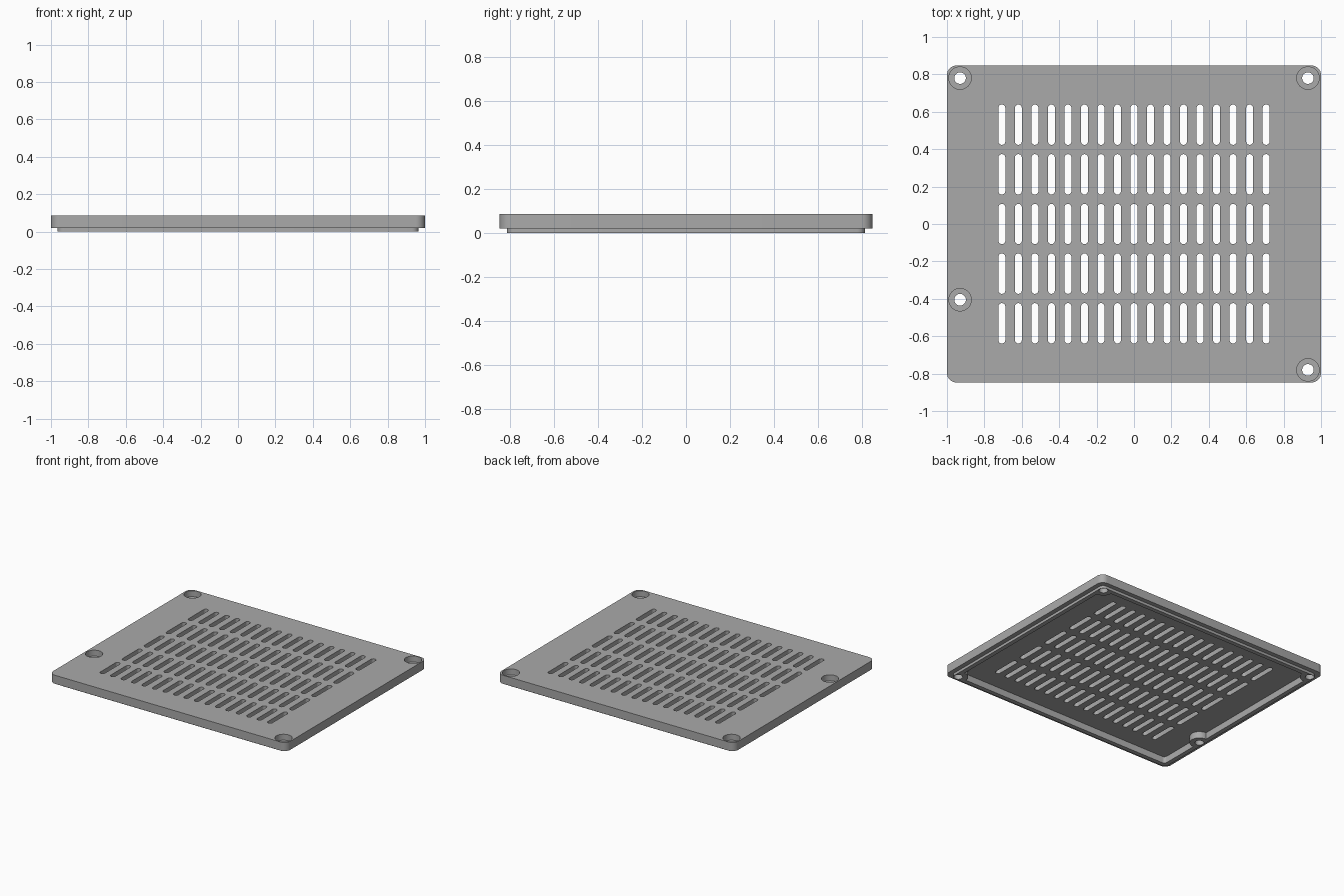
import bpy, bmesh
from math import pi, cos, sin

cube = bpy.data.objects.get("Cube")
if cube:
    bpy.data.objects.remove(cube, do_unlink=True)

grey = bpy.data.materials.new("plain grey")
grey.use_nodes = True
colour = (0.40, 0.40, 0.40, 1)
grey.diffuse_color = colour
grey.node_tree.nodes["Principled BSDF"].inputs["Base Color"].default_value = colour


def rounded_outline(hx, hy, r, steps, cx=0, cy=0):
    """Points of a rounded rectangle, counter-clockwise."""
    pts = []
    for q, (sx, sy) in enumerate([(1, 1), (-1, 1), (-1, -1), (1, -1)]):
        for i in range(steps + 1):
            a = (q + i / steps) * pi / 2
            p = (cx + sx * (hx - r) + r * cos(a), cy + sy * (hy - r) + r * sin(a))
            if not pts or abs(p[0] - pts[-1][0]) + abs(p[1] - pts[-1][1]) > 1e-5:
                pts.append(p)
    if abs(pts[0][0] - pts[-1][0]) + abs(pts[0][1] - pts[-1][1]) < 1e-5:
        pts.pop()
    return pts


def prisms(name, outlines, z0, z1):
    """One object holding an upright prism for each outline."""
    bm = bmesh.new()
    for pts in outlines:
        low = [bm.verts.new((x, y, z0)) for x, y in pts]
        high = [bm.verts.new((x, y, z1)) for x, y in pts]
        bm.faces.new(low[::-1])
        bm.faces.new(high)
        for i in range(len(pts)):
            j = (i + 1) % len(pts)
            bm.faces.new((low[i], low[j], high[j], high[i]))
    mesh = bpy.data.meshes.new(name)
    bm.to_mesh(mesh)
    bm.free()
    mesh.materials.append(grey)
    obj = bpy.data.objects.new(name, mesh)
    bpy.context.collection.objects.link(obj)
    return obj


def combine(target, tool, operation):
    """Apply a boolean and remove the tool."""
    mod = target.modifiers.new(tool.name, 'BOOLEAN')
    mod.operation = operation
    mod.solver = 'EXACT'
    mod.object = tool
    bpy.context.view_layer.objects.active = target
    bpy.ops.object.modifier_apply(modifier=mod.name)
    bpy.data.objects.remove(tool, do_unlink=True)


def discs(r):
    return [rounded_outline(r, r, r, 10, x, y) for x, y in screws]


screws = [(-0.93, 0.78), (0.93, 0.78), (0.93, -0.78), (-0.93, -0.405)]

# Cover plate with a stepped locating lip below
cover = prisms("vent_cover", [rounded_outline(1, 0.847, 0.05, 8)], 0.02, 0.085)
lip = prisms("locating_lip", [rounded_outline(0.965, 0.813, 0.036, 6)], 0, 0.06)
combine(cover, lip, 'UNION')

# Hollow underside that leaves round screw bosses standing
hollow = prisms("hollow", [rounded_outline(0.932, 0.78, 0.02, 4)], -0.02, 0.05)
combine(hollow, prisms("bosses", discs(0.068), -0.05, 0.1), 'DIFFERENCE')
combine(cover, hollow, 'DIFFERENCE')

# Counterbored screw holes
combine(cover, prisms("counterbores", discs(0.06), 0.04, 0.2), 'DIFFERENCE')
combine(cover, prisms("screw_holes", discs(0.031), -0.1, 0.2), 'DIFFERENCE')

# Five rows of seventeen ventilation slots
slots = [rounded_outline(0.0185, 0.108, 0.0185, 5, 0.0883 * i, 0.2655 * j)
         for i in range(-8, 9) for j in range(-2, 3)]
combine(cover, prisms("slots", slots, -0.1, 0.2), 'DIFFERENCE')

# Smooth curves with crisp edges
bpy.ops.object.select_all(action='DESELECT')
cover.select_set(True)
bpy.context.view_layer.objects.active = cover
bpy.ops.object.shade_smooth_by_angle(angle=pi / 6)
